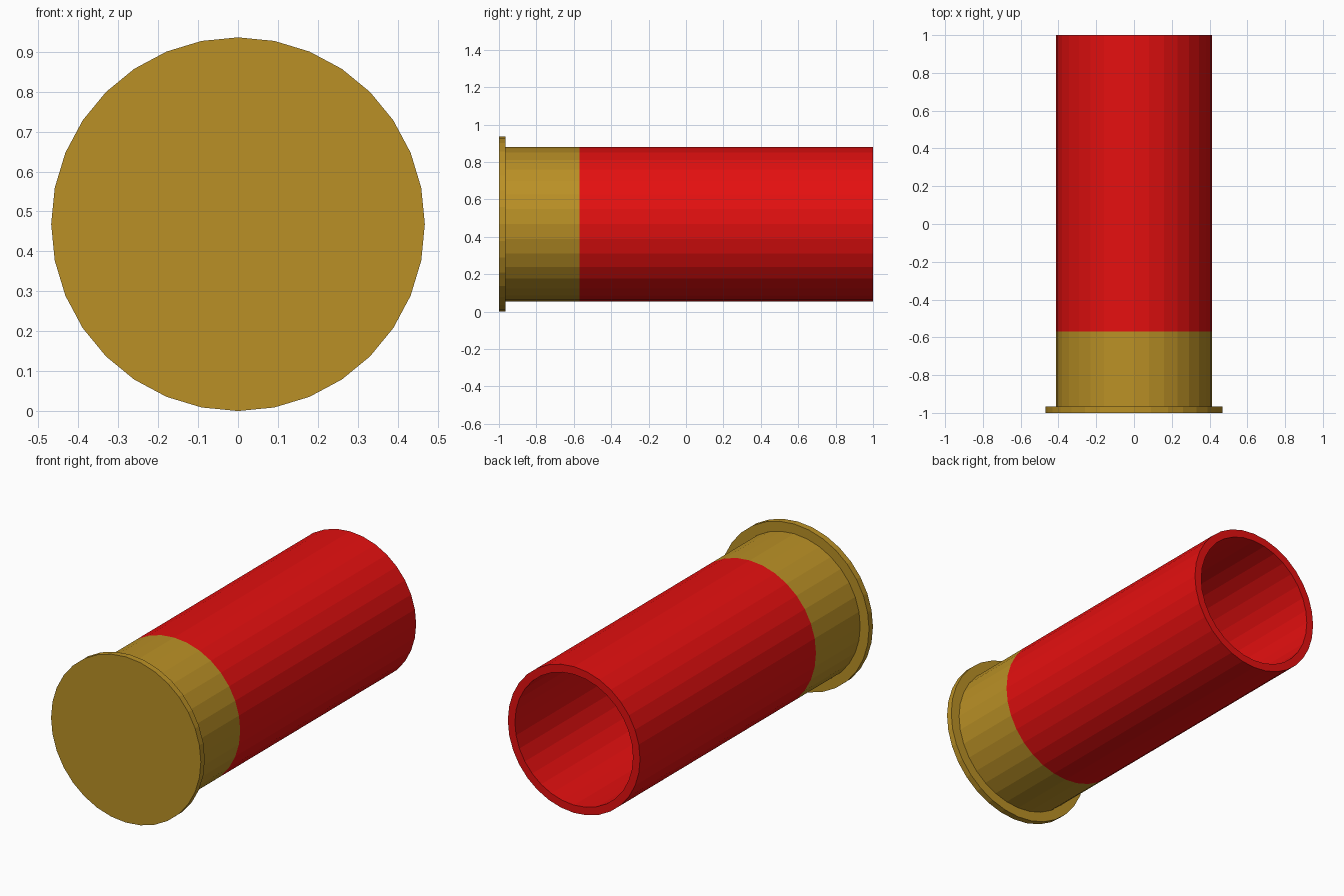
import bpy, bmesh, math

if "Cube" in bpy.data.objects:
    bpy.data.objects.remove(bpy.data.objects["Cube"])

SIDES = 32
CENTRE_Z = 0.468


def material(name, rgb):
    m = bpy.data.materials.new(name)
    m.diffuse_color = (*rgb, 1.0)
    m.use_nodes = True
    m.node_tree.nodes["Principled BSDF"].inputs["Base Color"].default_value = m.diffuse_color
    return m


brass = material("brass", (0.49, 0.28, 0.019))
red = material("red plastic", (0.78, 0.005, 0.005))


def lathe(name, profile, mats, caps=()):
    """Spin (radius, y, material) points around the y axis; each point's
    material applies to the band that follows it."""
    bm = bmesh.new()
    rings = []
    for r, y, _ in profile:
        ring = []
        for i in range(SIDES):
            a = 2 * math.pi * i / SIDES
            ring.append(bm.verts.new((r * math.sin(a), y, CENTRE_Z + r * math.cos(a))))
        rings.append(ring)
    for k in range(len(rings) - 1):
        for i in range(SIDES):
            j = (i + 1) % SIDES
            f = bm.faces.new((rings[k][i], rings[k][j], rings[k + 1][j], rings[k + 1][i]))
            f.material_index = profile[k][2]
    for k in caps:
        bm.faces.new(rings[k]).material_index = 0
    bmesh.ops.recalc_face_normals(bm, faces=bm.faces)
    mesh = bpy.data.meshes.new(name)
    bm.to_mesh(mesh)
    bm.free()
    for m in mats:
        mesh.materials.append(m)
    ob = bpy.data.objects.new(name, mesh)
    bpy.context.collection.objects.link(ob)
    return ob


# Hollow cartridge case: base disc, rim, brass head, red tube, inner wall, floor
lathe("cartridge_case", [
    (0.468, -1.0, 0),     # base disc edge
    (0.468, -0.965, 0),   # back of the rim
    (0.413, -0.965, 0),   # brass head
    (0.413, -0.57, 1),    # red tube
    (0.413, 1.0, 1),      # mouth
    (0.369, 1.0, 1),      # inner wall
    (0.369, -0.57, 0),    # inside of the brass head
    (0.369, -0.955, 0),   # floor
], [brass, red], caps=(0, 7))
